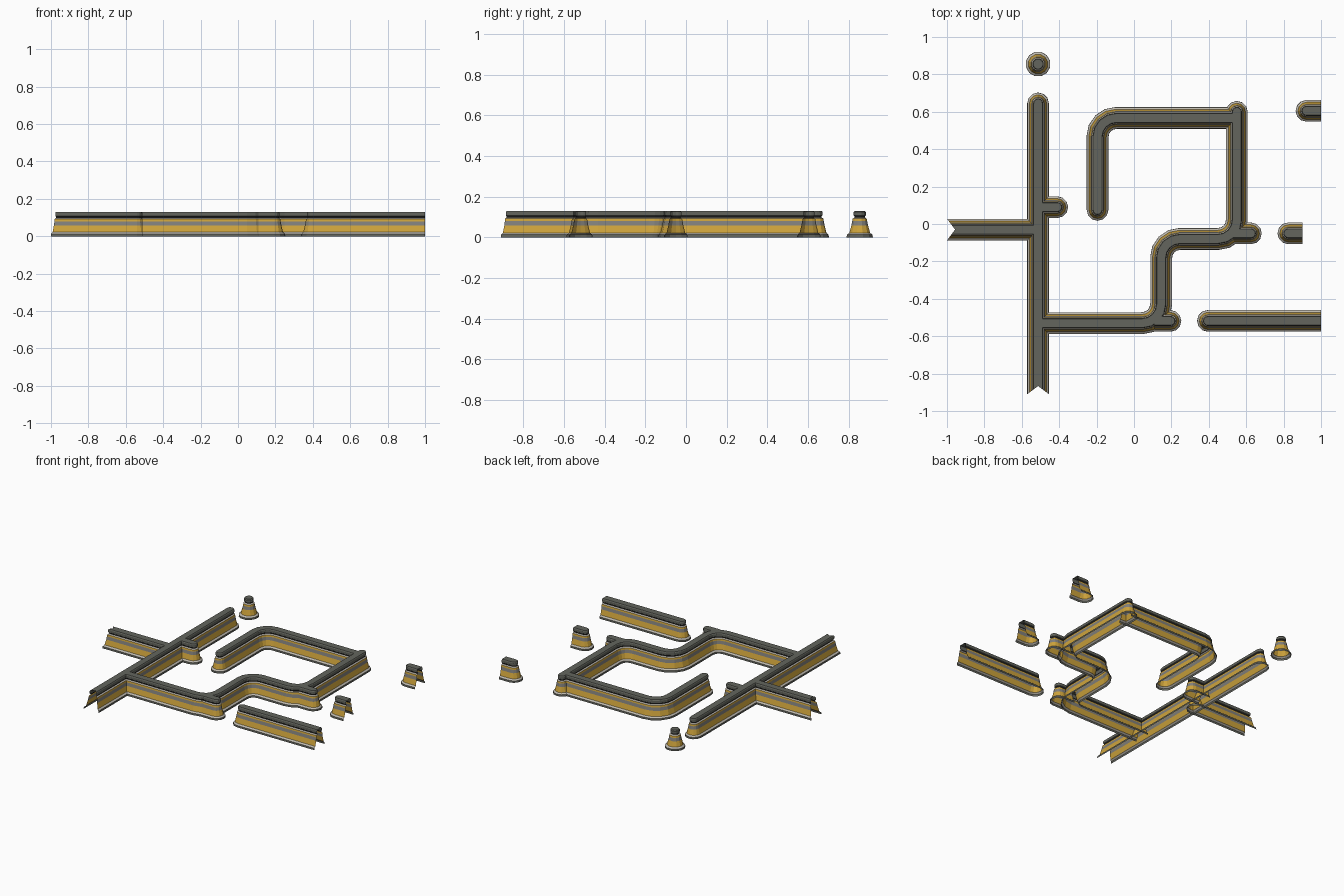
import bpy, bmesh
from math import pi, cos, sin
from mathutils import Vector

cube = bpy.data.objects.get("Cube")
if cube:
    bpy.data.objects.remove(cube)


def material(name, r, g, b):
    m = bpy.data.materials.new(name)
    m.diffuse_color = (r, g, b, 1)
    m.use_nodes = True
    bsdf = m.node_tree.nodes["Principled BSDF"]
    bsdf.inputs["Base Color"].default_value = (r, g, b, 1)
    bsdf.inputs["Roughness"].default_value = 0.8
    return m


MATS = [
    material("dark grey", 0.125, 0.13, 0.11),
    material("yellow", 0.62, 0.37, 0.045),
    material("mid grey", 0.22, 0.215, 0.20),
    material("pale ledge", 0.52, 0.49, 0.43),
    material("black gap", 0.015, 0.015, 0.015),
]
DARK, YELLOW, GREY, PALE, BLACK = range(5)

# Half cross-section: half width, height, colour of the band above the point
PROFILE = [
    (0.058, 0.0, DARK), (0.057, 0.013, PALE), (0.046, 0.022, YELLOW),
    (0.037, 0.058, GREY), (0.033, 0.08, YELLOW), (0.031, 0.092, PALE),
    (0.023, 0.098, BLACK), (0.023, 0.105, DARK), (0.027, 0.108, DARK),
    (0.027, 0.124, DARK), (0.023, 0.13, DARK), (0.0, 0.13, DARK),
]
WIDTH = PROFILE[0][0]


def loft(name, stations, closed=False, scale=1.0):
    """Open-bottomed shell: each station is an origin and an outward direction."""
    bm = bmesh.new()
    rails = []
    for v, z, _ in PROFILE:
        rails.append([bm.verts.new(((o + d * v * scale).x, (o + d * v * scale).y, z))
                      for o, d in stations])
    n = len(stations)
    for j in range(len(PROFILE) - 1):
        low, high = rails[j], rails[j + 1]
        for i in range(n if closed else n - 1):
            k = (i + 1) % n
            f = bm.faces.new((low[i], low[k], high[k], high[i]))
            f.material_index = PROFILE[j][2]
    bmesh.ops.remove_doubles(bm, verts=bm.verts, dist=1e-5)
    mesh = bpy.data.meshes.new(name)
    bm.to_mesh(mesh)
    bm.free()
    for m in MATS:
        mesh.materials.append(m)
    obj = bpy.data.objects.new(name, mesh)
    bpy.context.collection.objects.link(obj)
    return obj


def fillet(points, radius=0.1, steps=4):
    """Round the right-angled corners of a path."""
    pts = [Vector(p) for p in points]
    out = [pts[0]]
    for a, b, c in zip(pts, pts[1:], pts[2:]):
        u, w = (a - b).normalized(), (c - b).normalized()
        centre = b + (u + w) * radius
        for s in range(steps + 1):
            t = s / steps * pi / 2
            out.append(centre - w * radius * cos(t) - u * radius * sin(t))
    out.append(pts[-1])
    return out


def right_of(t):
    return Vector((t.y, -t.x))


def barrier(name, points, notch=0.0):
    """Barrier along a path, open at the start and rounded at the end."""
    path = fillet(points)
    tangents = [(b - a).normalized() for a, b in zip(path, path[1:])]
    right, left = [], []
    for i, p in enumerate(path):
        t0, t1 = tangents[max(i - 1, 0)], tangents[min(i, len(tangents) - 1)]
        t = (t0 + t1).normalized()
        n = right_of(t) / t.dot(t1)
        if i == 0:
            # Start may be cut back towards the ridge
            o = p + t * notch * WIDTH
            right.append((o, n - t * notch))
            left.append((o, -n - t * notch))
        else:
            right.append((p, n))
            left.append((p, -n))
    t, n, end = tangents[-1], right_of(tangents[-1]), path[-1]
    cap = [(end, n * cos(a * pi / 6) + t * sin(a * pi / 6)) for a in range(1, 6)]
    return loft(name, right + cap + left[::-1])


# Main run with its cross arm and short spur
barrier("long_barrier", [(-0.513, -0.91), (-0.513, 0.645)], notch=0.75)
barrier("left_arm", [(-1.0, -0.03), (-0.54, -0.03)], notch=0.75)
barrier("short_spur", [(-0.513, 0.09), (-0.41, 0.09)])

# Winding run and the return that closes the yard
barrier("winding_barrier", [(-0.513, -0.53), (0.145, -0.53), (0.145, -0.08),
                            (0.55, -0.08), (0.55, 0.6)])
barrier("return_barrier", [(0.55, 0.567), (-0.195, 0.567), (-0.195, 0.075)])

# Spurs at the bends
barrier("lower_bend_spur", [(0.11, -0.518), (0.195, -0.518)])
barrier("upper_bend_spur", [(0.52, -0.05), (0.625, -0.05)])

# Detached pieces on the right
barrier("front_barrier", [(1.0, -0.518), (0.395, -0.518)])
barrier("middle_stub", [(0.9, -0.05), (0.825, -0.05)])
barrier("back_stub", [(1.0, 0.605), (0.922, 0.605)])

# Free-standing post
post = Vector((-0.513, 0.855))
loft("round_post", [(post, Vector((cos((a + 0.5) * pi / 6), sin((a + 0.5) * pi / 6))))
                    for a in range(12)], closed=True, scale=1.15)
